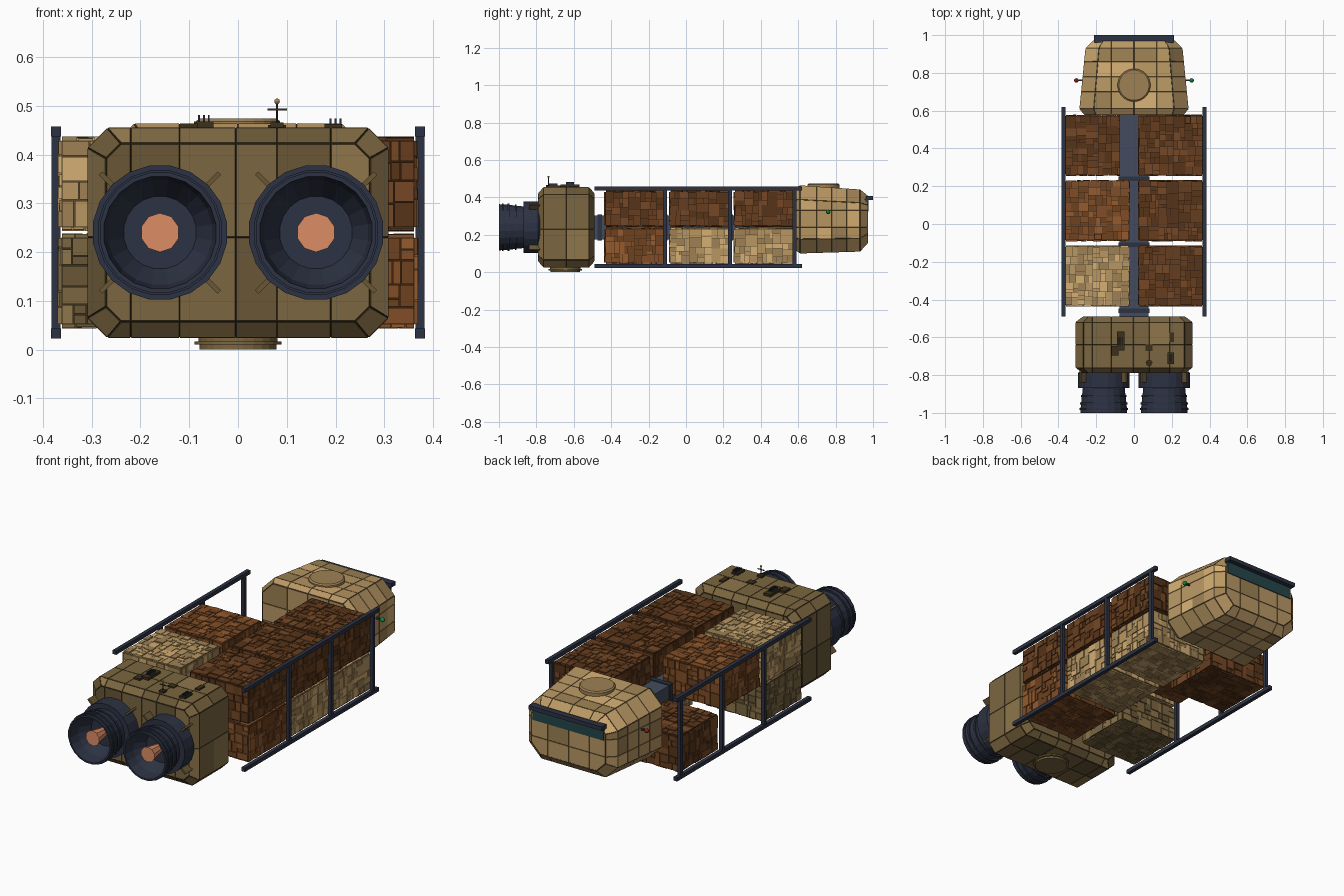
import bpy, bmesh, math, random
from mathutils import Vector, Matrix

if "Cube" in bpy.data.objects:
    bpy.data.objects.remove(bpy.data.objects["Cube"])

random.seed(7)


def mat(name, r, g, b):
    m = bpy.data.materials.new(name)
    m.diffuse_color = (r ** 2.2, g ** 2.2, b ** 2.2, 1)
    m.use_nodes = True
    m.node_tree.nodes["Principled BSDF"].inputs["Base Color"].default_value = m.diffuse_color
    return m


def shades(name, r, g, b):
    return [mat(f"{name}_{i}", r * k, g * k, b * k) for i, k in enumerate((0.5, 0.85, 1.0, 1.0, 1.15))]


NAVY = mat("dark_metal", 0.19, 0.21, 0.27)
SPINE = mat("spine_metal", 0.27, 0.30, 0.37)
GLASS = mat("window_teal", 0.16, 0.28, 0.29)
GLOW = mat("engine_glow", 0.86, 0.55, 0.40)
RED, GREEN = mat("red", 0.75, 0.12, 0.12), mat("green", 0.1, 0.65, 0.3)
TAN = shades("tan", 0.72, 0.59, 0.39)
OLIVE = shades("olive", 0.48, 0.40, 0.26)
BROWN = shades("brown", 0.40, 0.25, 0.14)
RUST = shades("rust", 0.50, 0.31, 0.17)


def finish(name, bm, mats):
    bmesh.ops.recalc_face_normals(bm, faces=bm.faces)
    me = bpy.data.meshes.new(name)
    bm.to_mesh(me)
    bm.free()
    for m in mats:
        me.materials.append(m)
    ob = bpy.data.objects.new(name, me)
    bpy.context.collection.objects.link(ob)
    return ob


def add_box(bm, lo, hi, idx=0):
    lo, hi = Vector(lo), Vector(hi)
    m = Matrix.Translation((lo + hi) / 2) @ Matrix.Diagonal((*(hi - lo), 1))
    vs = bmesh.ops.create_cube(bm, size=1, matrix=m)["verts"]
    for f in {f for v in vs for f in v.link_faces}:
        f.material_index = idx


def box(name, lo, hi, m):
    bm = bmesh.new()
    add_box(bm, lo, hi)
    return finish(name, bm, [m])


def skin(bm, rings):
    for a, b in zip(rings, rings[1:]):
        for i in range(len(a)):
            j = (i + 1) % len(a)
            bm.faces.new((a[i], a[j], b[j], b[i]))
    bm.faces.new(rings[0])
    bm.faces.new(rings[-1])


def lathe(name, profile, m, center, axis="y", n=20):
    """Turn (radius, offset) pairs about an axis through center."""
    bm = bmesh.new()
    rings = []
    for r, h in profile:
        ring = []
        for i in range(n):
            a = 2 * math.pi * (i + 0.5) / n
            c, s = r * math.cos(a), r * math.sin(a)
            p = Vector((c, h, s)) if axis == "y" else Vector((c, s, h))
            ring.append(bm.verts.new(p + Vector(center)))
        rings.append(ring)
    skin(bm, rings)
    return finish(name, bm, [m])


def hull(name, sections, cuts, mats):
    """Loft of chamfered rectangles (y, half width, low, high, chamfer), cut into inset panels."""
    bm = bmesh.new()
    rings = []
    for y, w, lo, hi, c in sections:
        pts = [(w - c, lo), (w, lo + c), (w, hi - c), (w - c, hi),
               (c - w, hi), (-w, hi - c), (-w, lo + c), (c - w, lo)]
        rings.append([bm.verts.new((x, y, z)) for x, z in pts])
    skin(bm, rings)
    for ax, values in enumerate(cuts):
        no = Vector([float(k == ax) for k in range(3)])
        for v in values:
            bmesh.ops.bisect_plane(bm, geom=bm.verts[:] + bm.edges[:] + bm.faces[:],
                                   plane_co=no * v, plane_no=no, dist=1e-5)
    bmesh.ops.recalc_face_normals(bm, faces=bm.faces)
    for f in bm.faces:
        f.material_index = random.choice((1, 2, 2, 3, 3, 4))
    rims = bmesh.ops.inset_individual(bm, faces=bm.faces[:], thickness=0.002, depth=0.002)["faces"]
    for f in rims:
        f.material_index = 0
    return finish(name, bm, mats)


def split(u0, v0, u1, v1, size):
    """Random patchwork of rectangles."""
    du, dv = u1 - u0, v1 - v0
    if max(du, dv) < size * random.uniform(0.8, 1.9):
        return [(u0, v0, u1, v1)]
    t = random.uniform(0.3, 0.7)
    if du > dv:
        m = u0 + du * t
        return split(u0, v0, m, v1, size) + split(m, v0, u1, v1, size)
    m = v0 + dv * t
    return split(u0, v0, u1, m, size) + split(u0, m, u1, v1, size)


def container(name, lo, hi, mats):
    d = 0.008
    lo, hi = [v + d for v in lo], [v - d for v in hi]
    bm = bmesh.new()
    add_box(bm, lo, hi, 0)
    for ax in range(3):
        u, v = [k for k in range(3) if k != ax]
        for side in (0, 1):
            for a, b, c, e in split(lo[u], lo[v], hi[u], hi[v], 0.042):
                g, t = 0.0012, random.uniform(0.003, d)
                p, q = [0] * 3, [0] * 3
                p[u], p[v], q[u], q[v] = a + g, b + g, c - g, e - g
                p[ax], q[ax] = (hi[ax] - 0.002, hi[ax] + t) if side else (lo[ax] - t, lo[ax] + 0.002)
                add_box(bm, p, q, random.choice((1, 1, 2, 3, 4)))
    return finish(name, bm, mats)


# Engine block and crew cabin
hull("engine_block",
     [(-0.788, 0.27, 0.058, 0.422, 0.03), (-0.76, 0.307, 0.026, 0.453, 0.04),
      (-0.52, 0.307, 0.026, 0.453, 0.04), (-0.492, 0.27, 0.058, 0.422, 0.03)],
     [(-0.22, -0.12, -0.005, 0.08, 0.19), (-0.64,), (0.23,)], OLIVE)
hull("crew_cabin",
     [(0.58, 0.262, 0.125, 0.445, 0.06), (0.61, 0.287, 0.102, 0.462, 0.075),
      (0.93, 0.255, 0.112, 0.44, 0.07), (0.97, 0.213, 0.155, 0.408, 0.05)],
     [(-0.12, 0.0, 0.12), (0.7, 0.78, 0.86), (0.24, 0.33)], TAN)
lathe("cabin_hatch", [(0.087, 0.44), (0.087, 0.468), (0.08, 0.474)], TAN[1], (0, 0.735, 0), "z", 24)
box("cabin_window", (-0.205, 0.95, 0.325), (0.205, 0.976, 0.39), GLASS)
box("window_visor", (-0.212, 0.962, 0.387), (0.212, 1.0, 0.408), NAVY)
lathe("belly_hatch", [(0.08, 0), (0.08, 0.01), (0.09, 0.01), (0.09, 0.017), (0.082, 0.017), (0.082, 0.035)],
      OLIVE[2], (0, -0.645, 0), "z", 24)

# Cargo spine with collars
box("spine", (-0.078, -0.5, 0.175), (0.078, 0.6, 0.303), SPINE)
for y in (-0.46, -0.11, 0.24):
    box("spine_collar", (-0.083, y - 0.012, 0.17), (0.083, y + 0.012, 0.308), NAVY)

# Cargo containers: (side, bay, level), one slot per entry
loads = {(1, 0, 0): RUST, (1, 0, 1): BROWN, (1, 1, 0): TAN, (1, 1, 1): BROWN,
         (1, 2, 0): TAN, (1, 2, 1): BROWN, (-1, 0, 0): OLIVE, (-1, 0, 1): TAN,
         (-1, 1, 1): RUST, (-1, 2, 0): BROWN}
for (side, bay, level), paint in loads.items():
    xs = sorted((side * 0.02, side * 0.37))
    y, z = -0.438 + bay * 0.346, 0.043 + level * 0.199
    container("cargo_container", (xs[0], y, z), (xs[1], y + 0.325, z + 0.195), paint)

for s in (-1, 1):
    # Cargo rails and posts
    x = s * 0.373
    for z in (0.033, 0.447):
        box("cargo_rail", (x - 0.01, -0.49, z - 0.01), (x + 0.01, 0.62, z + 0.01), NAVY)
    for y in (-0.112, 0.235, 0.58):
        box("rail_post", (x - 0.009, y - 0.01, 0.03), (x + 0.009, y + 0.01, 0.45), NAVY)

    # Engine collar, ribbed nozzle, glow plug and braces
    c = (s * 0.16, 0, 0.24)
    lathe("engine_collar", [(0.13, -0.78), (0.139, -0.79), (0.139, -0.868), (0.112, -0.868)], NAVY, c)
    lathe("engine_nozzle",
          [(0.105, -0.86), (0.113, -0.87), (0.116, -0.905), (0.123, -0.905), (0.123, -0.915),
           (0.118, -0.915), (0.121, -0.945), (0.128, -0.945), (0.128, -0.955), (0.122, -0.955),
           (0.124, -0.975), (0.129, -0.975), (0.129, -0.984), (0.124, -0.984), (0.125, -1.0),
           (0.116, -1.0), (0.108, -0.94), (0.075, -0.88)], NAVY, c)
    lathe("engine_glow_plug", [(0.022, -0.875), (0.04, -0.975)], GLOW, c, n=10)
    for k in range(4):
        ob = box("engine_brace", (0.125, -0.84, -0.005), (0.172, -0.78, 0.005), OLIVE[1])
        ob.matrix_world = Matrix.Translation(c) @ Matrix.Rotation(math.radians(45 + 90 * k), 4, "Y")

    # Navigation lights
    for name, y, r, m in (("nav_light", 0.76, 0.012, RED if s < 0 else GREEN),):
        bm = bmesh.new()
        bmesh.ops.create_icosphere(bm, subdivisions=2, radius=r, matrix=Matrix.Translation((s * 0.305, y, 0.322)))
        finish(name, bm, [m])
        box("light_stub", (s * 0.285 - 0.017, y - 0.004, 0.318), (s * 0.285 + 0.017, y + 0.004, 0.326), NAVY)

# Roof equipment on the engine block: x, y, half sizes, top
for x, y, a, b, top in ((-0.07, -0.62, 0.02, 0.05, 0.468), (-0.1, -0.67, 0.018, 0.025, 0.464),
                        (0.195, -0.71, 0.018, 0.03, 0.463), (0.08, -0.655, 0.018, 0.018, 0.46),
                        (0.2, -0.6, 0.012, 0.025, 0.462), (0.08, -0.735, 0.013, 0.013, 0.466)):
    box("roof_unit", (x - a, y - b, 0.45), (x + a, y + b, top), OLIVE[0])
for x, y, top in ((-0.07, -0.62, 0.481), (0.2, -0.71, 0.474)):
    for k in (-1, 0, 1):
        box("roof_fin", (x + k * 0.01 - 0.002, y - 0.022, 0.455), (x + k * 0.01 + 0.002, y + 0.022, top), NAVY)

# Antenna
lathe("antenna_mast", [(0.0025, 0.455), (0.002, 0.508)], NAVY, (0.08, -0.735, 0), "z", 8)
box("antenna_bar", (0.06, -0.737, 0.49), (0.1, -0.733, 0.494), OLIVE[0])
bm = bmesh.new()
bmesh.ops.create_icosphere(bm, subdivisions=2, radius=0.006, matrix=Matrix.Translation((0.08, -0.735, 0.509)))
finish("antenna_tip", bm, [TAN[2]])
